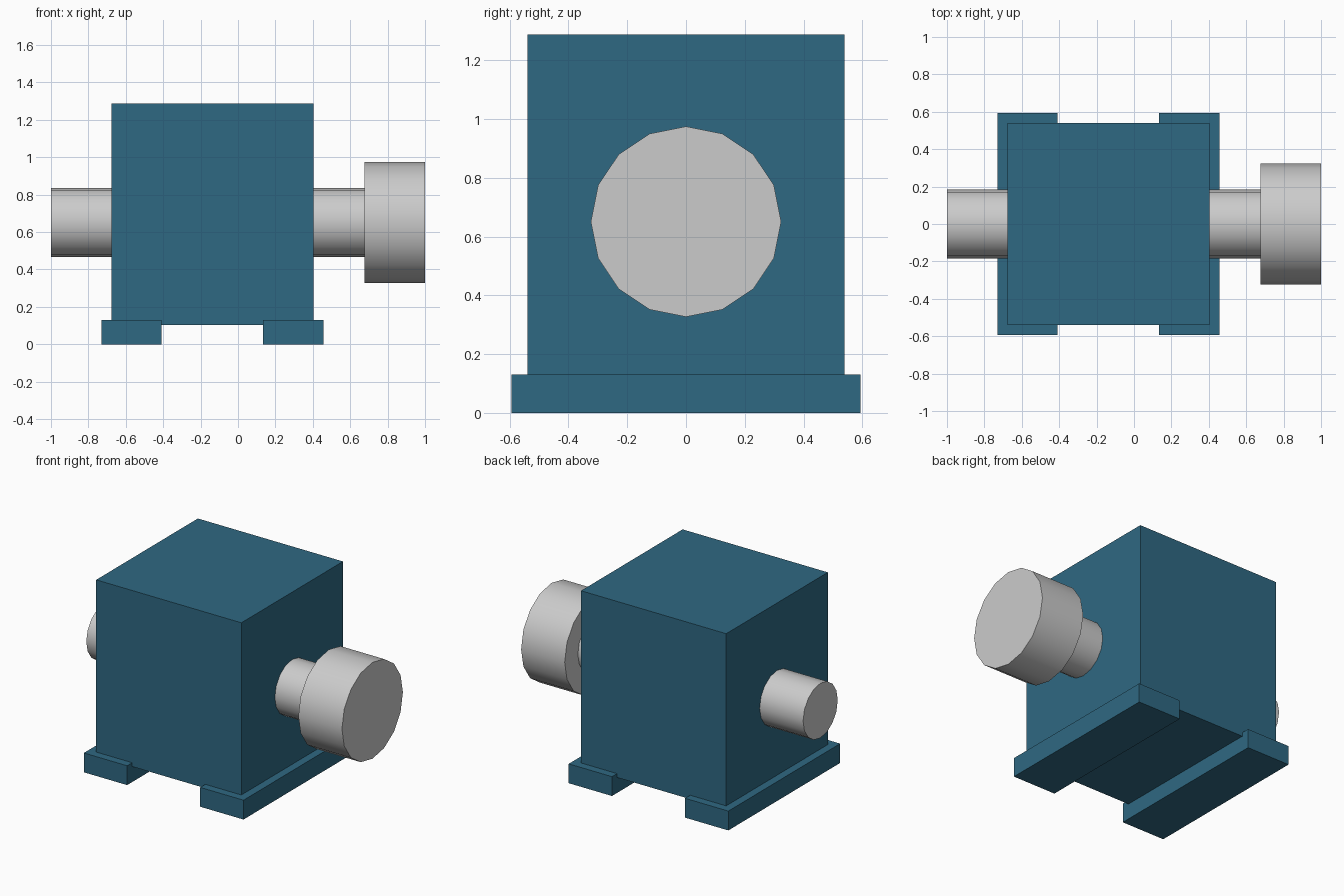
import bpy
from math import radians, pi

if "Cube" in bpy.data.objects:
    bpy.data.objects.remove(bpy.data.objects["Cube"])

blue = bpy.data.materials.new("blue_paint")
blue.diffuse_color = (0.028, 0.14, 0.225, 1)
blue.use_nodes = True
blue.node_tree.nodes["Principled BSDF"].inputs["Base Color"].default_value = blue.diffuse_color


def box(name, x, y, z):
    """Painted box given by its (min, max) along each axis."""
    bpy.ops.mesh.primitive_cube_add(size=1, location=[sum(a) / 2 for a in (x, y, z)])
    ob = bpy.context.object
    ob.name = name
    ob.scale = [a[1] - a[0] for a in (x, y, z)]
    bpy.ops.object.transform_apply(location=False, rotation=False, scale=True)
    ob.data.materials.append(blue)
    return ob


def rod(name, x0, x1, radius, z=0.651):
    """Sixteen-sided cylinder lying along x."""
    bpy.ops.mesh.primitive_cylinder_add(vertices=16, radius=radius, depth=x1 - x0,
                                        location=((x0 + x1) / 2, 0, z),
                                        rotation=(0, pi / 2, 0))
    ob = bpy.context.object
    ob.name = name
    bpy.ops.object.transform_apply(location=False, rotation=True, scale=False)
    bpy.ops.object.shade_smooth_by_angle(angle=radians(30))
    return ob


# Housing block
CX = -0.137
box("housing", (CX - 0.54, CX + 0.54), (-0.54, 0.54), (0.104, 1.288))

# Mounting feet, one under each end of the housing
for side, name in ((-1, "left_foot"), (1, "right_foot")):
    x = sorted((CX + side * 0.272, CX + side * 0.594))
    box(name, x, (-0.594, 0.594), (0, 0.13))

# Output shafts and the coupling hub
rod("left_shaft", -1.0, CX - 0.54, 0.184)
rod("right_shaft", CX + 0.54, 0.676, 0.184)
rod("coupling_hub", 0.676, 1.0, 0.324)
